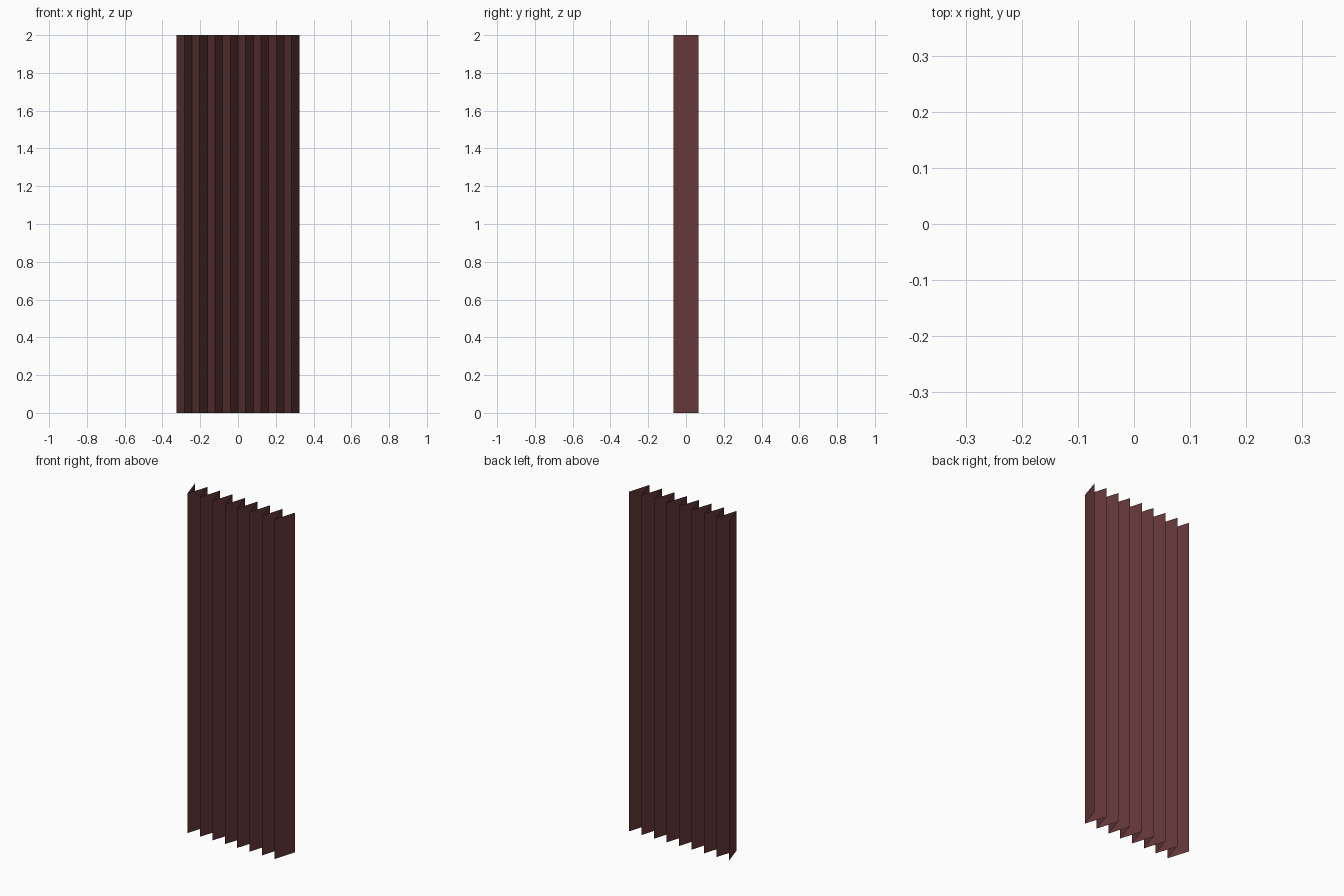
import bpy, bmesh

if "Cube" in bpy.data.objects:
    bpy.data.objects.remove(bpy.data.objects["Cube"])

# Pleated curtain: a single open zigzag sheet
PLEATS, HALF_W, HALF_D, HEIGHT = 8, 0.325, 0.065, 2.0

bm = bmesh.new()
step = HALF_W / PLEATS
columns = []
for i in range(2 * PLEATS + 1):
    x = -HALF_W + i * step
    y = HALF_D if i % 2 == 0 else -HALF_D
    columns.append([bm.verts.new((x, y, z)) for z in (0, HEIGHT)])
for (a0, a1), (b0, b1) in zip(columns, columns[1:]):
    bm.faces.new((a0, b0, b1, a1))

mesh = bpy.data.meshes.new("pleated_curtain")
bm.to_mesh(mesh)
bm.free()
curtain = bpy.data.objects.new("pleated_curtain", mesh)
bpy.context.collection.objects.link(curtain)

# Dark red cloth
cloth = bpy.data.materials.new("dark_red_cloth")
cloth.diffuse_color = (0.13, 0.04, 0.04, 1)
cloth.use_nodes = True
cloth.node_tree.nodes["Principled BSDF"].inputs["Base Color"].default_value = cloth.diffuse_color
mesh.materials.append(cloth)
